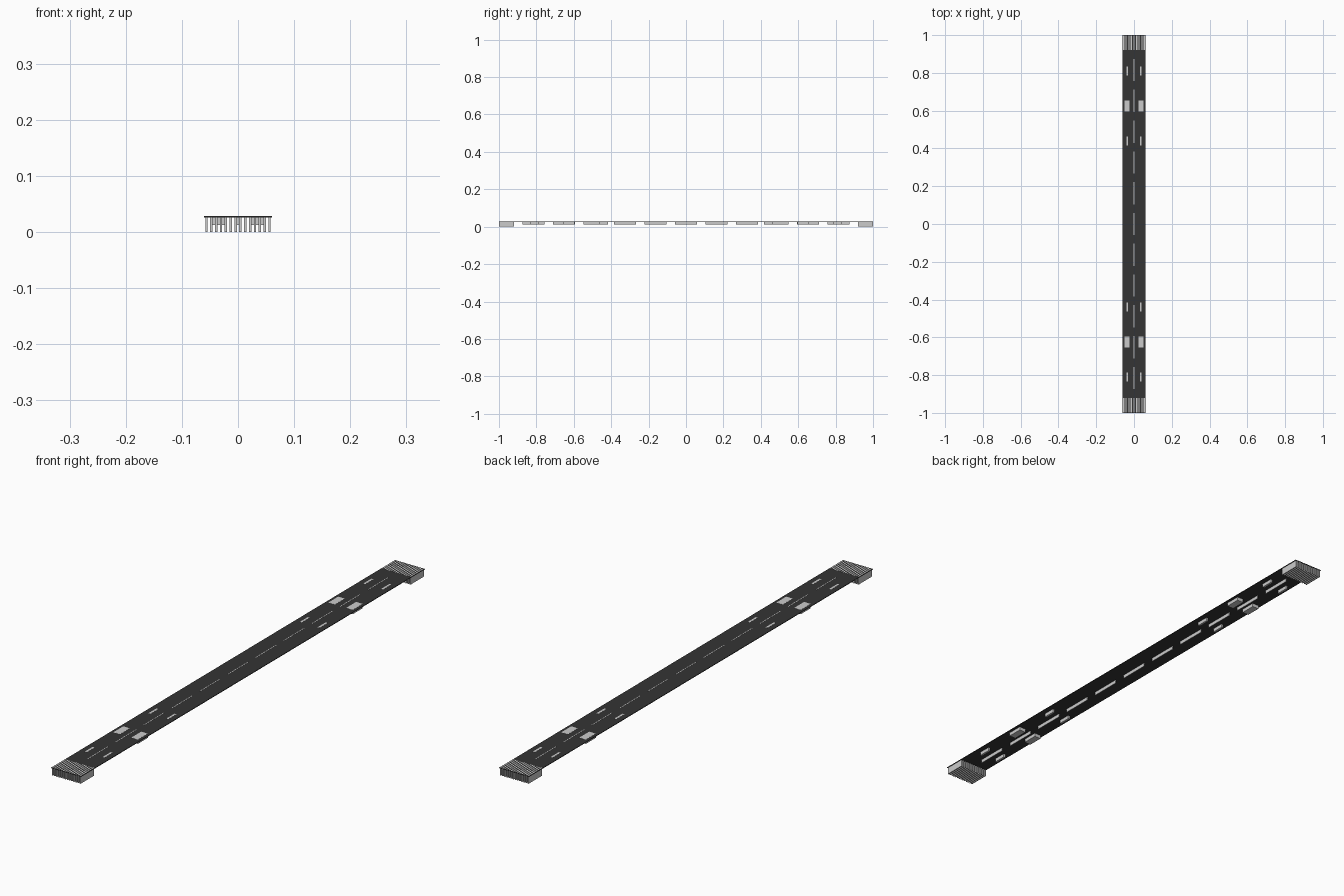
import bpy, bmesh
from mathutils import Matrix

if "Cube" in bpy.data.objects:
    bpy.data.objects.remove(bpy.data.objects["Cube"])

TOP = 0.0285      # asphalt surface
MARK = 0.0289     # paint sits just proud of the asphalt

asphalt = bpy.data.materials.new("asphalt")
asphalt.diffuse_color = (0.035, 0.035, 0.035, 1)
asphalt.use_nodes = True
asphalt.node_tree.nodes["Principled BSDF"].inputs["Base Color"].default_value = asphalt.diffuse_color
paint = bpy.data.materials.new("paint")
paint.diffuse_color = (0.6, 0.6, 0.6, 1)
paint.use_nodes = True
paint.node_tree.nodes["Principled BSDF"].inputs["Base Color"].default_value = paint.diffuse_color


def boxes(name, spots, size, bottom, top, mat):
    """One object holding equal boxes centred on (x, y) spots."""
    bm = bmesh.new()
    for x, y in spots:
        m = Matrix.Translation((x, y, (bottom + top) / 2))
        m = m @ Matrix.Diagonal((size[0], size[1], top - bottom, 1))
        bmesh.ops.create_cube(bm, size=1, matrix=m)
    me = bpy.data.meshes.new(name)
    bm.to_mesh(me)
    bm.free()
    me.materials.append(mat)
    ob = bpy.data.objects.new(name, me)
    bpy.context.collection.objects.link(ob)
    return ob


# asphalt strip
boxes("runway_slab", [(0, 0)], (0.121, 2.0), 0.0262, TOP, asphalt)

# threshold stripes at both ends
N, PITCH = 14, 0.00865
stripe_x = [(i - (N - 1) / 2) * PITCH for i in range(N)]
for s, end in ((-1, "front"), (1, "back")):
    boxes(end + "_threshold_stripes", [(x, s * 0.9595) for x in stripe_x],
          (0.0042, 0.079), 0.0, MARK, paint)

# dashed centre line
boxes("centre_line", [(0, i * 0.163) for i in range(-5, 6)],
      (0.0028, 0.118), 0.013, MARK, paint)

# broad aiming blocks and narrow touchdown bars, mirrored both ways
signs = [(a, b) for a in (-1, 1) for b in (-1, 1)]
boxes("aiming_blocks", [(a * 0.0365, b * 0.625) for a, b in signs],
      (0.027, 0.058), 0.013, MARK, paint)
boxes("touchdown_bars",
      [(a * 0.0365, b * y) for a, b in signs for y in (0.44, 0.81)],
      (0.008, 0.047), 0.013, MARK, paint)
